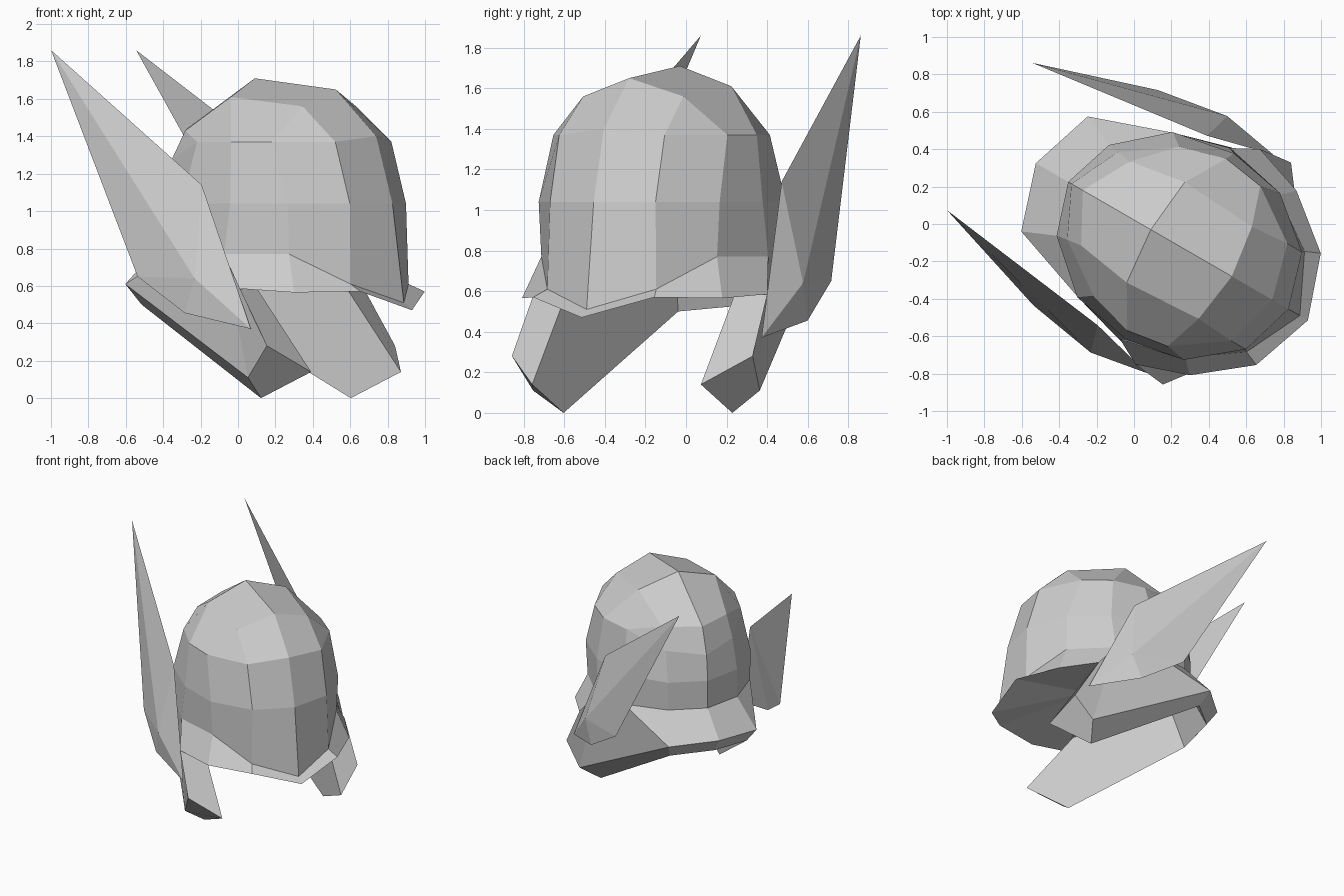
import bpy, bmesh, math
from mathutils import Vector

# Remove the default cube only
default_cube = bpy.data.objects.get("Cube")
if default_cube:
    bpy.data.objects.remove(default_cube, do_unlink=True)

# Single plain grey material
grey = bpy.data.materials.new("light_grey_metal")
grey.use_nodes = True
grey.diffuse_color = (0.6, 0.6, 0.6, 1)
grey.node_tree.nodes["Principled BSDF"].inputs["Base Color"].default_value = (0.6, 0.6, 0.6, 1)

# The helmet is turned to one side: local x is its forward axis, local y its left
TURN = math.radians(-30)
OFFSET = Vector((0.012, 0.015, 0))


def build(name, points, faces, sides=(1, -1)):
    """Build flat faces from named points, repeated for each given side."""
    bm = bmesh.new()
    for side in sides:
        verts = {key: bm.verts.new((x, y * side, z)) for key, (x, y, z) in points.items()}
        for face in faces:
            bm.faces.new([verts[key] for key in face])
    bmesh.ops.remove_doubles(bm, verts=bm.verts[:], dist=0.0005)
    bmesh.ops.recalc_face_normals(bm, faces=bm.faces[:])
    mesh = bpy.data.meshes.new(name)
    bm.to_mesh(mesh)
    bm.free()
    mesh.materials.append(grey)
    obj = bpy.data.objects.new(name, mesh)
    obj.rotation_euler.z = TURN
    obj.location = OFFSET
    bpy.context.collection.objects.link(obj)
    return obj


def strip(upper, lower):
    """Quads joining two equally long rows of point names."""
    return [(upper[i], upper[i + 1], lower[i + 1], lower[i])
            for i in range(len(upper) - 1)]


def named_row(prefix, row):
    return {prefix + str(i): point for i, point in enumerate(row)}


# Dome: half rings running from the front ridge round to the back ridge
brow_ring = [(0.84, 0, 1.4), (0.76, 0.3, 1.37), (0.48, 0.495, 1.37), (0.25, 0.53, 1.37),
             (0, 0.46, 1.37), (-0.27, 0.27, 1.27), (-0.4, 0, 1.24)]
middle_ring = [(0.94, 0, 1.04), (0.85, 0.3, 1.04), (0.59, 0.515, 1.04), (0.27, 0.575, 1.04),
               (-0.07, 0.51, 1.04), (-0.33, 0.28, 1.04), (-0.42, 0, 1.04)]
lower_edge = [(1.01, 0, 0.51), (0.86, 0.31, 0.61), (0.59, 0.5, 0.77), (0.24, 0.59, 0.77),
              (-0.06, 0.51, 0.8), (-0.33, 0.28, 0.82), (-0.42, 0, 0.82)]
dome = {
    "crown": (0.09, 0, 1.71),
    "fore": (0.59, 0, 1.65),
    "fore_corner": (0.55, 0.285, 1.56),
    "flank": (0.12, 0.31, 1.61),
    "rear_corner": (-0.19, 0.26, 1.43),
    "rear": (-0.33, 0, 1.44),
}
rows = {"brow": brow_ring, "middle": middle_ring, "lower": lower_edge}
for prefix, ring in rows.items():
    dome.update(named_row(prefix, ring))
brow, middle, lower = [[prefix + str(i) for i in range(len(ring))]
                       for prefix, ring in rows.items()]
dome_faces = strip(brow, middle) + strip(middle, lower) + [
    ("crown", "fore", "fore_corner", "flank"),
    ("crown", "flank", "rear_corner", "rear"),
    ("fore", brow[0], brow[1], "fore_corner"),
    ("fore_corner", brow[1], brow[2]),
    ("fore_corner", brow[2], brow[3], "flank"),
    ("flank", brow[3], brow[4], "rear_corner"),
    ("rear_corner", brow[4], brow[5]),
    ("rear_corner", brow[5], brow[6], "rear"),
]
build("dome", dome, dome_faces)

# Flared brim hanging from the front part of the dome edge
flare = [(1.06, 0, 0.47), (0.94, 0.345, 0.57), (0.66, 0.57, 0.565), (0.38, 0.665, 0.585)]
brim = named_row("top", lower_edge[:len(flare)])
brim.update(named_row("rim", flare))
rim_names = ["rim" + str(i) for i in range(len(flare))]
build("brim", brim, strip(["top" + str(i) for i in range(len(flare))], rim_names))

# Neck guard that sweeps forward into a cheek guard on each side
guard = {
    "back_top": (-0.42, 0, 0.82),
    "back_top_in": (-0.4, 0, 0.8),
    "back_rim": (-0.62, 0, 0.64),
    "back_rim_in": (-0.54, 0, 0.53),
    "corner_top": (-0.33, 0.28, 0.82),
    "corner_top_in": (-0.31, 0.26, 0.8),
    "corner_rim": (-0.505, 0.355, 0.61),
    "corner_rim_in": (-0.43, 0.31, 0.5),
    "dome_side": (-0.06, 0.51, 0.8),
    "side_top": lower_edge[3],
    "front_top": flare[3],
    "front_top_in": (0.37, 0.48, 0.6),
    "tip_out": (0.56, 0.685, 0.28),
    "tip_low": (0.42, 0.645, 0.11),
    "tip_low_in": (0.405, 0.48, 0),
    "tip_in": (0.715, 0.48, 0.14),
}
guard_faces = [
    ("back_top", "corner_top", "corner_rim", "back_rim"),
    ("back_rim", "corner_rim", "corner_rim_in", "back_rim_in"),
    ("back_top_in", "corner_top_in", "corner_rim_in", "back_rim_in"),
    ("back_top", "corner_top", "corner_top_in", "back_top_in"),
    ("corner_top", "corner_rim", "dome_side"),
    ("dome_side", "corner_rim", "tip_low", "side_top"),
    ("side_top", "tip_low", "tip_out", "front_top"),
    ("corner_rim", "corner_rim_in", "tip_low_in", "tip_low"),
    ("tip_low", "tip_low_in", "tip_in", "tip_out"),
    ("front_top", "tip_out", "tip_in", "front_top_in"),
    ("corner_top_in", "corner_rim_in", "tip_low_in", "tip_in", "front_top_in"),
]
build("neck_and_cheek_guard", guard, guard_faces)

# Underside: a shallow fan closing the helmet between the brim and the neck guard
underside = named_row("rim", flare)
inner_edge = ["front_top_in", "corner_top_in", "back_top_in"]
underside.update({key: guard[key] for key in inner_edge})
underside["middle"] = (0.35, 0, 0.71)
loop = rim_names + inner_edge
build("underside", underside,
      [(loop[i], loop[i + 1], "middle") for i in range(len(loop) - 1)])

# Tall swept-back wings, each a blade with a ridge on its outer face
wing = {
    "tip": (-0.905, 0.455, 1.86),
    "shoulder": (0.1, 0.585, 1.14),
    "root": (0.455, 0.675, 0.37),
    "heel": (0.07, 0.715, 0.455),
    "trailing": (-0.25, 0.665, 0.65),
    "ridge": (0.14, 0.73, 0.64),
}
outline = ["tip", "shoulder", "root", "heel", "trailing"]
wing_faces = [(outline[i], outline[(i + 1) % len(outline)], "ridge")
              for i in range(len(outline))]
wing_faces += [("tip", "shoulder", "trailing"), ("shoulder", "heel", "trailing"),
               ("shoulder", "root", "heel")]
for wing_name, side in (("left_wing", 1), ("right_wing", -1)):
    build(wing_name, wing, wing_faces, (side,))
